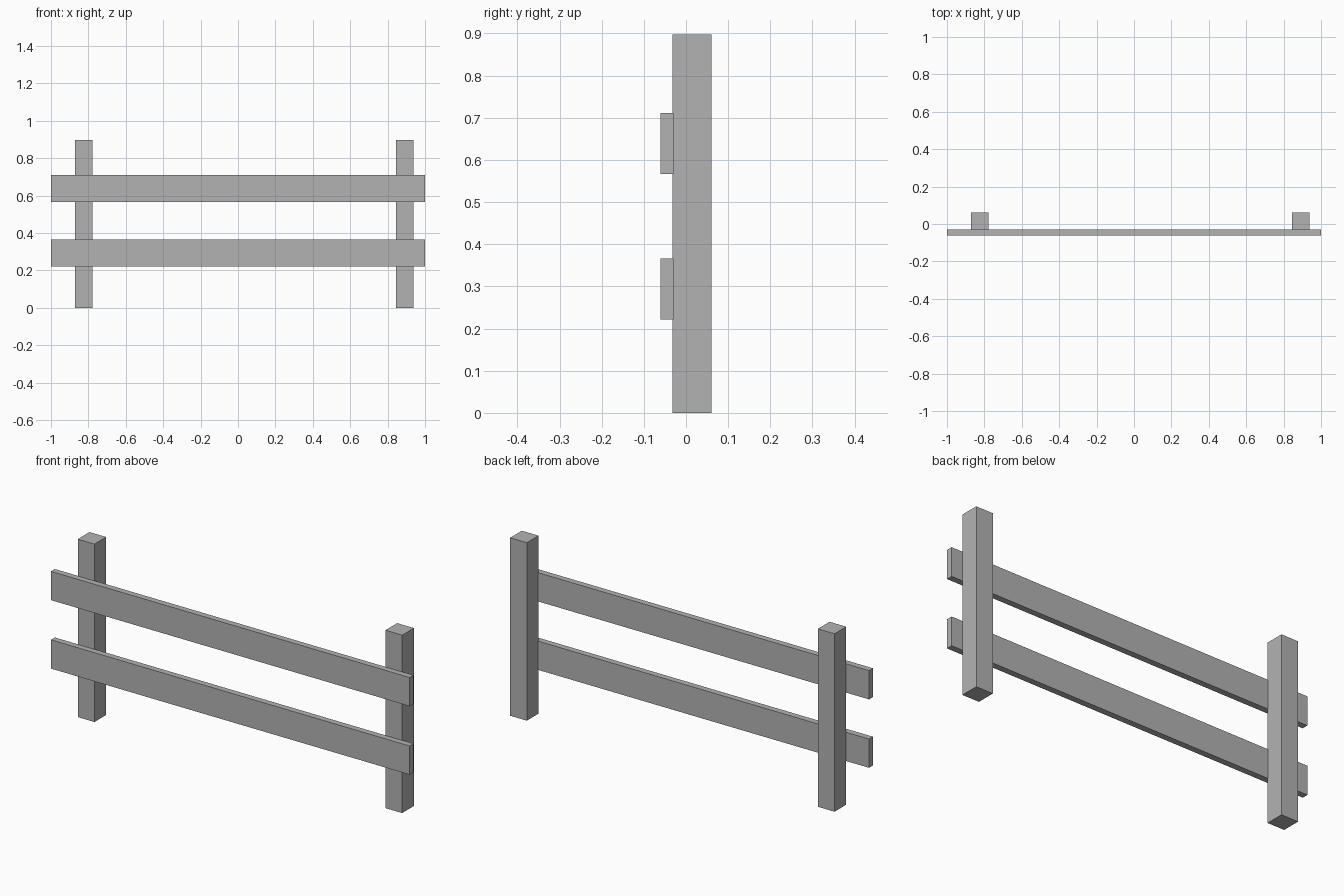
import bpy
import bmesh
from mathutils import Vector

cube = bpy.data.objects.get("Cube")
if cube:
    bpy.data.objects.remove(cube, do_unlink=True)

# Single plain grey
grey = bpy.data.materials.new("plain_grey")
grey.use_nodes = True
colour = (0.45, 0.45, 0.45, 1.0)
grey.diffuse_color = colour
grey.node_tree.nodes["Principled BSDF"].inputs["Base Color"].default_value = colour


def box(name, low, high):
    """Flat-shaded box between two opposite corners."""
    low, high = Vector(low), Vector(high)
    bm = bmesh.new()
    bmesh.ops.create_cube(bm, size=1)
    bmesh.ops.scale(bm, vec=high - low, verts=bm.verts)
    mesh = bpy.data.meshes.new(name)
    bm.to_mesh(mesh)
    bm.free()
    mesh.materials.append(grey)
    obj = bpy.data.objects.new(name, mesh)
    obj.location = (low + high) / 2
    bpy.context.collection.objects.link(obj)
    return obj


# Square upright posts
post_width = 0.093
for name, x in (("right_post", -0.871), ("left_post", 0.845)):
    box(name, (x, -0.032, 0), (x + post_width, 0.061, 0.897))

# Long rails fixed to the front of the posts
rail_height = 0.145
for name, z in (("lower_rail", 0.221), ("upper_rail", 0.566)):
    box(name, (-1, -0.061, z), (1, -0.03, z + rail_height))
